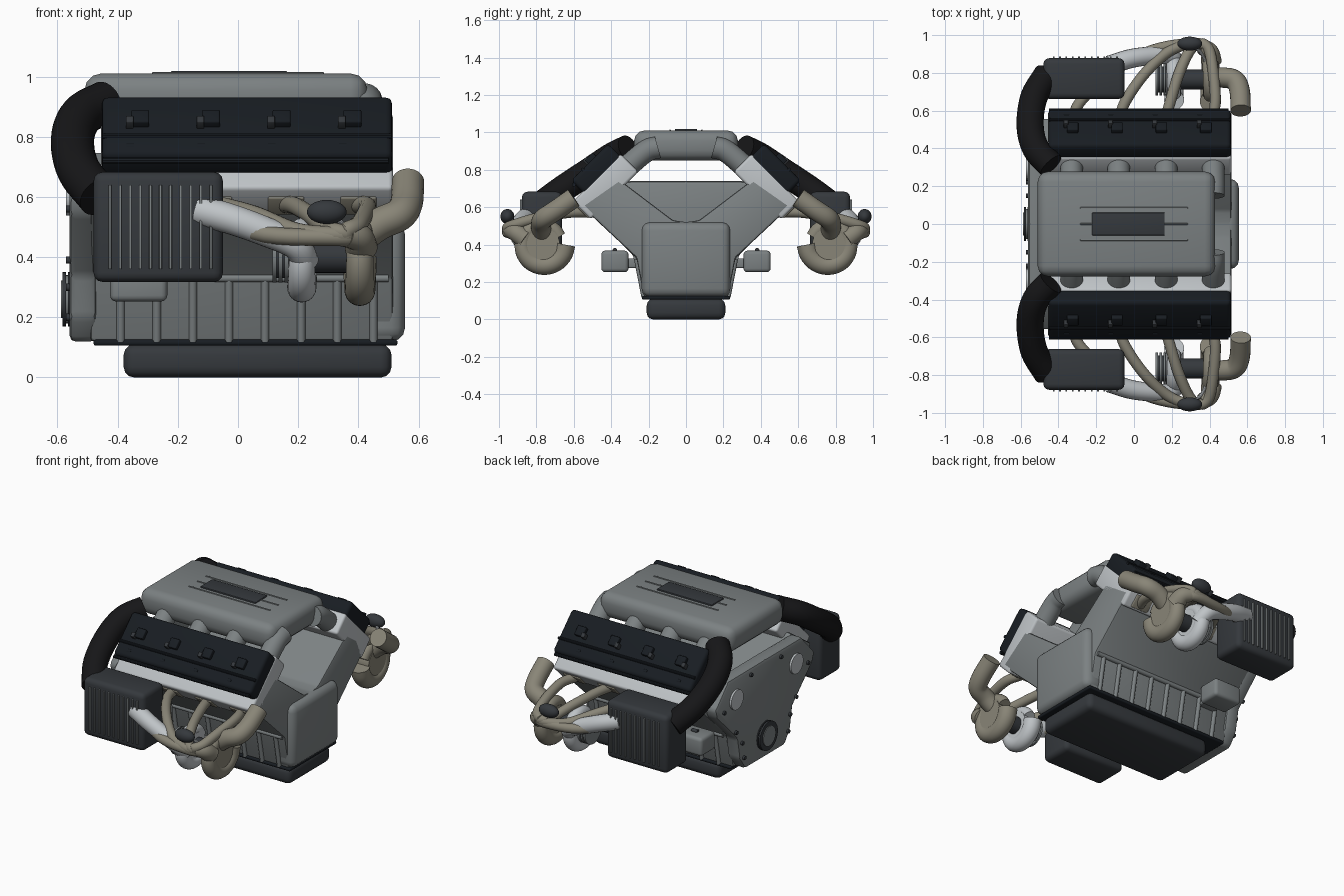
import bpy, bmesh
from math import radians, sin, cos, pi
from mathutils import Vector, Matrix

if "Cube" in bpy.data.objects:
    bpy.data.objects.remove(bpy.data.objects["Cube"])


def mat(name, c):
    m = bpy.data.materials.new(name)
    m.diffuse_color = (*c, 1)
    m.use_nodes = True
    m.node_tree.nodes["Principled BSDF"].inputs["Base Color"].default_value = m.diffuse_color
    return m


GREY = mat("cast_grey", (.2, .22, .225))
DARK = mat("dark_metal", (.035, .04, .046))
COVER = mat("black_paint", (.009, .012, .016))
RUBBER = mat("black_hose", (.008, .008, .009))
TAN = mat("exhaust_tan", (.25, .235, .185))
SILVER = mat("silver", (.52, .55, .57))


def finish(name, bm, m, mirror, angle=35):
    bmesh.ops.recalc_face_normals(bm, faces=bm.faces[:])
    me = bpy.data.meshes.new(name)
    bm.to_mesh(me)
    bm.free()
    me.materials.append(m)
    ob = bpy.data.objects.new(name, me)
    bpy.context.collection.objects.link(ob)
    bpy.ops.object.select_all(action='DESELECT')
    bpy.context.view_layer.objects.active = ob
    ob.select_set(True)
    bpy.ops.object.shade_smooth_by_angle(angle=radians(angle))
    if mirror:
        md = ob.modifiers.new("mirror", 'MIRROR')
        md.use_axis = (False, True, False)
    return ob


def bevel(bm, w, seg=3):
    if w:
        bmesh.ops.bevel(bm, geom=bm.edges[:], offset=w, segments=seg, profile=.5,
                        affect='EDGES', clamp_overlap=True)


def box(name, c, d, w, m, mirror=False, tilt=0):
    bm = bmesh.new()
    bmesh.ops.create_cube(bm, size=1)
    bmesh.ops.scale(bm, vec=d, verts=bm.verts[:])
    bevel(bm, w)
    bmesh.ops.transform(bm, verts=bm.verts[:],
                        matrix=Matrix.Translation(c) @ Matrix.Rotation(radians(tilt), 4, 'X'))
    return finish(name, bm, m, mirror)


def prism(name, half, x0, x1, w, m):
    # half profile in (y, z), mirrored in y and extruded along x
    pts = half + [(-y, z) for y, z in reversed(half) if y > 0]
    bm = bmesh.new()
    a = [bm.verts.new((x0, y, z)) for y, z in pts]
    b = [bm.verts.new((x1, y, z)) for y, z in pts]
    bm.faces.new(a)
    bm.faces.new(b[::-1])
    for i in range(len(pts)):
        j = (i + 1) % len(pts)
        bm.faces.new((a[i], b[i], b[j], a[j]))
    bmesh.ops.recalc_face_normals(bm, faces=bm.faces[:])
    bevel(bm, w, 2)
    return finish(name, bm, m, False)


def tube(name, pts, r, m, mirror=True, smooth=6, n=20):
    # swept round pipe along a smooth path; r is one radius or (start, end)
    p = [Vector(q) for q in pts]
    e = [2 * p[0] - p[1]] + p + [2 * p[-1] - p[-2]]
    path = []
    for i in range(1, len(e) - 2):
        a, b, c, d = e[i - 1:i + 3]
        for k in range(smooth):
            t = k / smooth
            path.append(.5 * (2 * b + (c - a) * t + (2 * a - 5 * b + 4 * c - d) * t * t
                              + (3 * b - a - 3 * c + d) * t ** 3))
    path.append(p[-1])
    r0, r1 = r if isinstance(r, tuple) else (r, r)
    bm = bmesh.new()
    rings, u = [], None
    for i, q in enumerate(path):
        d = (path[min(i + 1, len(path) - 1)] - path[max(i - 1, 0)]).normalized()
        u = d.orthogonal() if u is None else u - d * u.dot(d)
        u.normalize()
        v = d.cross(u)
        rr = r0 + (r1 - r0) * i / (len(path) - 1)
        rings.append([bm.verts.new(q + rr * (u * cos(2 * pi * k / n) + v * sin(2 * pi * k / n)))
                      for k in range(n)])
    for a, b in zip(rings, rings[1:]):
        for k in range(n):
            bm.faces.new((a[k], a[(k + 1) % n], b[(k + 1) % n], b[k]))
    bm.faces.new(rings[0])
    bm.faces.new(rings[-1])
    return finish(name, bm, m, mirror)


def disc(name, x0, x1, y, z, r, m, mirror=False):
    return tube(name, [(x0, y, z), (x1, y, z)], r, m, mirror, 1, 40)


# lower end: oil pan, flange, block, ribs, rear housing
box("oil_pan", (.065, 0, .055), (.89, .42, .11), .035, DARK)
box("pan_flange", (.025, 0, .116), (1.01, .47, .02), .008, COVER)
prism("engine_block", [(.0, .12), (.225, .12), (.265, .33), (.49, .54), (.56, .61), (.36, .75),
                       (.07, .53), (0, .52)], -.49, .515, .012, GREY)
for i in range(8):
    tube(f"block_rib_{i}", [(-.39 + .12 * i, .225, .12), (-.39 + .12 * i, .265, .325)],
         .014, GREY, True, 1, 12)
tube("block_rail", [(-.45, .268, .33), (.5, .268, .33)], .014, GREY, True, 1, 12)
box("rear_housing", (.485, 0, .32), (.14, .475, .40), .045, GREY)

# front timing cover with bosses, bolts and crank pulley
prism("timing_cover", [(0, .12), (.2, .12), (.255, .2), (.28, .34), (.48, .54), (.5, .6), (.37, .74),
                       (0, .74)], -.56, -.47, .02, GREY)
for i, (y, z, r) in enumerate([(.3, .6, .062), (.42, .56, .012), (.3, .39, .012), (.22, .2, .012),
                               (.15, .7, .012), (.24, .3, .012)]):
    disc(f"cover_boss_{i}", -.572, -.55, y, z, r, SILVER if i == 0 else DARK, True)
disc("crank_pulley_hub", -.588, -.54, 0, .26, .062, GREY)
for i in range(4):
    disc(f"crank_pulley_{i}", -.583 + .018 * i, -.572 + .018 * i, 0, .26, .09, DARK)
disc("crank_pulley_core", -.575, -.51, 0, .26, .08, GREY)

# engine mounts
box("engine_mount", (-.33, .38, .31), (.19, .145, .115), .02, GREY, True)
box("mount_arm", (-.33, .29, .30), (.12, .1, .05), .008, GREY, True)
disc("mount_bolt", -.35, -.31, .38, .37, .012, DARK, True)

# cylinder heads and valve covers
box("cylinder_head", (.03, .43, .71), (.97, .36, .135), .015, SILVER, True, -45)
box("valve_cover", (.03, .475, .80), (.965, .28, .115), .022, COVER, True, -45)
tube("cover_rail", [(-.45, .551, .802), (.51, .551, .802)], .009, COVER, True, 1, 10)
tube("cover_edge", [(-.45, .6, .72), (.5, .6, .72)], .011, COVER, True, 1, 10)
for i in range(4):
    x = -.325 + .235 * i
    box(f"ignition_coil_{i}", (x, .505, .855), (.06, .06, .045), .006, COVER, True, -45)
    box(f"coil_plug_{i}", (x - .035, .53, .848), (.025, .03, .035), .004, DARK, True, -45)
    disc(f"cover_bolt_{i}", x - .045, x - .02, .575, .765, .014, COVER, True)

# intake plenum, runners and badge plate
box("intake_plenum", (-.04, 0, .93), (.94, .555, .16), .055, GREY)
box("plenum_panel", (-.03, 0, 1.012), (.385, .12, .014), .004, DARK)
for y in (-.085, 0, .085):
    box("plenum_strake", (0, y, 1.01), (.57, .008, .009), .002, GREY)
for i in range(4):
    x = -.33 + .25 * i
    tube(f"intake_runner_{i}", [(x, .15, .92), (x, .22, .895), (x, .36, .775)], .06, GREY)

# side intercoolers with fins and charge hoses
box("intercooler", (-.265, .77, .50), (.43, .215, .365), .03, DARK, True)
for i in range(11):
    box(f"cooler_fin_{i}", (-.425 + .0335 * i, .88, .5), (.009, .016, .28), .002, GREY, True)
tube("charge_hose", [(-.44, .31, .915), (-.52, .40, .87), (-.55, .52, .79), (-.53, .67, .69),
                     (-.46, .79, .60)], .072, RUBBER, True, 6, 28)


# turbochargers: both scrolls, core, inlet, pipes
def scroll(name, x, big, r0, r1, m):
    pts = []
    for k in range(15):
        a = pi + k * 2 * pi * .93 / 14
        rad = big - .02 * k / 14
        pts.append((x, .765 + rad * cos(a), .40 + rad * sin(a)))
    tube(name, pts, (r0, r1), m, True, 3, 24)


scroll("turbine_scroll", .405, .117, .056, .036, TAN)
scroll("compressor_scroll", .212, .108, .053, .034, SILVER)
disc("turbine_wheel_housing", .365, .445, .765, .40, .09, TAN, True)
disc("compressor_wheel_housing", .17, .25, .765, .40, .085, SILVER, True)
disc("turbo_core", .22, .39, .765, .40, .052, DARK, True)
for i in range(3):
    disc(f"compressor_inlet_{i}", .115 + .02 * i, .128 + .02 * i, .765, .40, .085, GREY, True)
disc("compressor_inlet_core", .12, .2, .765, .40, .07, DARK, True)
tube("compressor_pipe", [(.225, .84, .38), (.19, .89, .44), (.09, .89, .485), (-.02, .875, .525),
                         (-.13, .84, .555)], (.046, .052), SILVER)
tube("turbine_outlet", [(.40, .77, .46), (.47, .775, .51), (.535, .76, .54), (.56, .70, .58),
                        (.565, .6, .65)], .054, TAN, True, 6, 24)

# exhaust headers meeting at one collector
for i in range(4):
    x = -.32 + .24 * i
    k = i / 3
    tube(f"header_{i}", [(x, .53, .575), (x + .03, .64, .57), (x * .75 + .12, .80, .54),
                         (x * .42 + .23, .92, .475 + .03 * k), (.33 + .03 * k, .955, .465 + .02 * k),
                         (.40, .90, .46), (.405, .85, .44)], .029, TAN, True, 6, 16)
    box(f"port_flange_{i}", (x, .545, .575), (.12, .02, .08), .006, TAN, True, -45)
tube("exhaust_collector", [(.36, .94, .475), (.40, .91, .465), (.41, .86, .43)], (.042, .055), TAN)

# wastegate actuators
bm = bmesh.new()
bmesh.ops.create_uvsphere(bm, u_segments=24, v_segments=14, radius=1,
                          matrix=Matrix.Translation((.295, .955, .55)) @ Matrix.Diagonal((.066, .037, .04, 1)))
finish("wastegate", bm, DARK, True)
tube("wastegate_rod", [(.30, .95, .55), (.36, .9, .5), (.39, .82, .47)], .009, SILVER, True, 4, 10)
